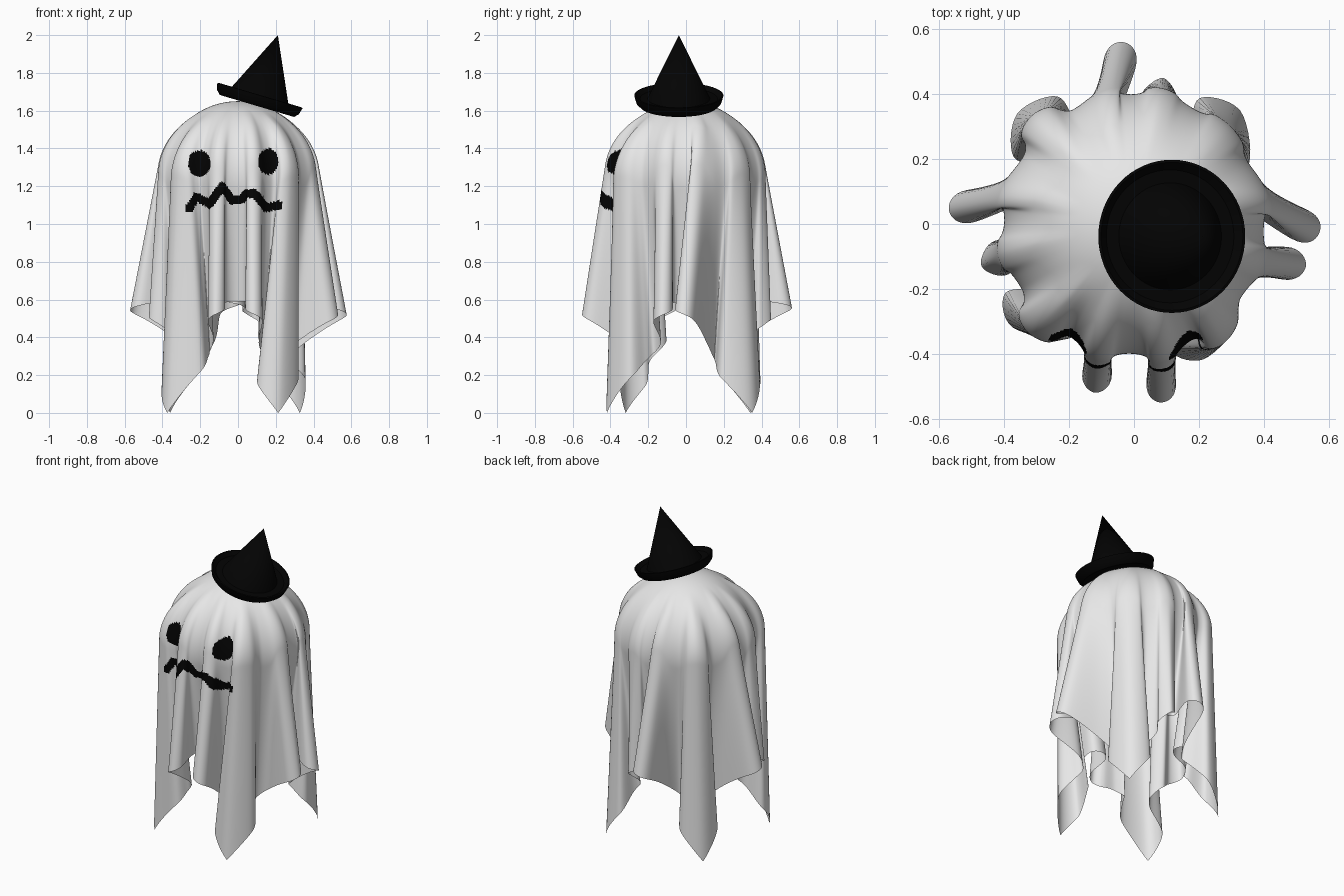
import bpy, bmesh, math
from mathutils import Vector, Matrix

if "Cube" in bpy.data.objects:
    bpy.data.objects.remove(bpy.data.objects["Cube"])


def material(name, rgb):
    m = bpy.data.materials.new(name)
    m.diffuse_color = (*rgb, 1)
    m.use_nodes = True
    m.node_tree.nodes["Principled BSDF"].inputs["Base Color"].default_value = m.diffuse_color
    return m


white = material("white cloth", (0.8, 0.8, 0.8))
black = material("black", (0.001, 0.001, 0.001))


def finish(bm, name, mats):
    me = bpy.data.meshes.new(name)
    bmesh.ops.recalc_face_normals(bm, faces=bm.faces)
    for f in bm.faces:
        f.smooth = True
    bm.to_mesh(me)
    bm.free()
    ob = bpy.data.objects.new(name, me)
    bpy.context.collection.objects.link(ob)
    for m in mats:
        me.materials.append(m)
    return ob


def smooth(x):
    x = max(0, min(1, x))
    return x * x * (3 - 2 * x)


# Hem folds, counter-clockwise: base xy, tip xy, width, sideways skew, tenting
# (every third fold is a cloth corner)
FOLDS = [
    (.22, .22, .35, .32, .25, .15, .06), (.07, .34, .09, .45, .11, 0, .07), (-.08, .33, -.03, .56, .10, 0, .07),
    (-.22, .24, -.36, .34, .23, 0, .15), (-.35, .09, -.57, .04, .10, 0, .08), (-.33, -.07, -.47, -.13, .11, 0, .08),
    (-.22, -.24, -.31, -.365, .24, -.33, .17), (-.10, -.34, -.12, -.52, .09, 0, .10),
    (.08, -.34, .085, -.55, .09, 0, .10),
    (.20, -.24, .26, -.40, .23, -.22, .15), (.32, -.10, .53, -.13, .10, 0, .07), (.34, .08, .57, -.03, .10, 0, .08),
]
R, ZC, VALLEY, SUB = 0.4, 1.25, 0.30, 7
n_f = len(FOLDS)
base_ang = [math.atan2(f[1], f[0]) for f in FOLDS]
for i in range(1, n_f):
    while base_ang[i] < base_ang[i - 1]:
        base_ang[i] += 2 * math.pi
base_ang.append(base_ang[0] + 2 * math.pi)


def fold_points(f, s):
    b, t = Vector(f[:2]), Vector(f[2:4])
    u = (t - b).normalized()
    n = Vector((-u.y, u.x)) * f[4]
    pull = .3 if f[4] > .2 else .5
    return t + n * f[5], t - u * f[4] * pull + n * (.5 * s + .5 * f[5]), b + n * s * .33


# Control points: tip, side, neck, valley, neck, side of the next fold
ctrl = []
for i in range(n_f):
    a0, a1 = base_ang[i], base_ang[i + 1]
    t, side, neck = fold_points(FOLDS[i], 1)
    _, side2, neck2 = fold_points(FOLDS[(i + 1) % n_f], -1)
    am = (a0 + a1) / 2
    mid = Vector((math.cos(am), math.sin(am))) * VALLEY
    for k, p in enumerate((t, side, neck, mid, neck2, side2)):
        ctrl.append((p, a0 + (a1 - a0) * k / 6))

# Smooth closed hem curve, with the direction each column leaves the head
# and how far its ridge tents out from the head
cols = []
m = len(ctrl)
for i in range(m):
    p0, p1, p2, p3 = (ctrl[(i + d) % m][0] for d in (-1, 0, 1, 2))
    a1 = ctrl[i][1]
    a2 = ctrl[i + 1][1] if i + 1 < m else base_ang[-1]
    for j in range(SUB):
        t = j / SUB
        p = .5 * (2 * p1 + (p2 - p0) * t + (2 * p0 - 5 * p1 + 4 * p2 - p3) * t * t
                  + (3 * p1 - p0 - 3 * p2 + p3) * t ** 3)
        k = (i % 6 + t) / 6
        fold = (i // 6 + (k > .5)) % n_f
        ridge = (.5 + .5 * math.cos(2 * math.pi * k)) * FOLDS[fold][6]
        cols.append((p, a1 + (a2 - a1) * t, ridge))

# Hem height: a square sheet, lowest at its four corners
n_c = len(cols)
q = n_c // 4
hem_z = []
for s in range(4):
    pts = [cols[(s * q + k) % n_c][0] for k in range(q + 1)]
    cum = [0]
    for a, b in zip(pts, pts[1:]):
        cum.append(cum[-1] + (b - a).length)
    hem_z += [.59 - .59 * abs(2 * c / cum[-1] - 1) ** 2 for c in cum[:-1]]

# Cloth: over the round head, then straight down from the tangent point to the hem
N1, N2 = 60, 80
START = math.radians(50)
bm = bmesh.new()
apex = bm.verts.new((0, 0, ZC + R))
grid = []
for (p, ang, ridge), zh in zip(cols, hem_z):
    d = Vector((math.cos(ang), math.sin(ang)))
    rad = p.dot(d)
    side = p - d * rad
    dist = math.hypot(rad, zh - ZC)
    rc = R * (1 + ridge)
    alpha = math.atan2(rad, zh - ZC) - math.acos(rc / dist)
    tz, tr = ZC + rc * math.cos(alpha), rc * math.sin(alpha)
    arc = max(0, alpha - START) * rc
    line = math.hypot(tr - rad, tz - zh)
    col = []
    for k in range(1, N1 + N2 + 1):
        if k <= N1:
            a = alpha * k / N1
            r = R + (rc - R) * smooth((a / alpha - .3) / .7)
            x, z = r * math.sin(a), ZC + r * math.cos(a)
            s = max(0, a - START) * rc
        else:
            t = (k - N1) / N2
            x, z = tr + (rad - tr) * t, tz + (zh - tz) * t
            s = arc + line * t
        xy = d * x + side * (s / (arc + line)) ** .9
        col.append(bm.verts.new((*xy, z)))
    grid.append(col)
for i in range(n_c):
    a, b = grid[i], grid[(i + 1) % n_c]
    bm.faces.new((apex, a[0], b[0]))
    for k in range(N1 + N2 - 1):
        bm.faces.new((a[k], a[k + 1], b[k + 1], b[k]))

# Painted eyes and wavy mouth on the front
EYES = [(-.205, 1.32, .06, .07), (.16, 1.33, .053, .07)]
MOUTH = [Vector(v) for v in ((-.26, 1.08), (-.22, 1.145), (-.15, 1.105), (-.085, 1.2), (-.03, 1.125),
                             (.02, 1.13), (.04, 1.16), (.09, 1.16), (.15, 1.085), (.215, 1.1))]


def near_mouth(p):
    for a, b in zip(MOUTH, MOUTH[1:]):
        t = max(0, min(1, (p - a).dot(b - a) / (b - a).length_squared))
        if (p - a.lerp(b, t)).length < .022:
            return True
    return False


for f in bm.faces:
    c = f.calc_center_median()
    if c.y < -.2 and 1 < c.z < 1.45:
        eye = any(((c.x - x) / w) ** 2 + ((c.z - z) / h) ** 2 < 1 for x, z, w, h in EYES)
        if eye or near_mouth(Vector((c.x, c.z))):
            f.material_index = 1
finish(bm, "draped_sheet", [white, black])

# Tilted pointed hat with upturned brim
bm = bmesh.new()
profile = [(0, 0), (.205, 0), (.225, .02), (.236, .058), (.228, .06), (.205, .04), (.165, .04), (0, .391)]
vs = [bm.verts.new((r, 0, z)) for r, z in profile]
edges = [bm.edges.new(e) for e in zip(vs, vs[1:])]
bmesh.ops.spin(bm, geom=vs + edges, cent=(0, 0, 0), axis=(0, 0, 1), angle=2 * math.pi, steps=64)
bmesh.ops.remove_doubles(bm, verts=bm.verts, dist=1e-4)
bm.transform(Matrix.Translation((.1, -.038, 1.625)) @ Matrix.Rotation(math.radians(16.5), 4, 'Y'))
hat = finish(bm, "pointed_hat", [black])
hat.select_set(True)
bpy.context.view_layer.objects.active = hat
bpy.ops.object.shade_smooth_by_angle(angle=math.radians(35))
